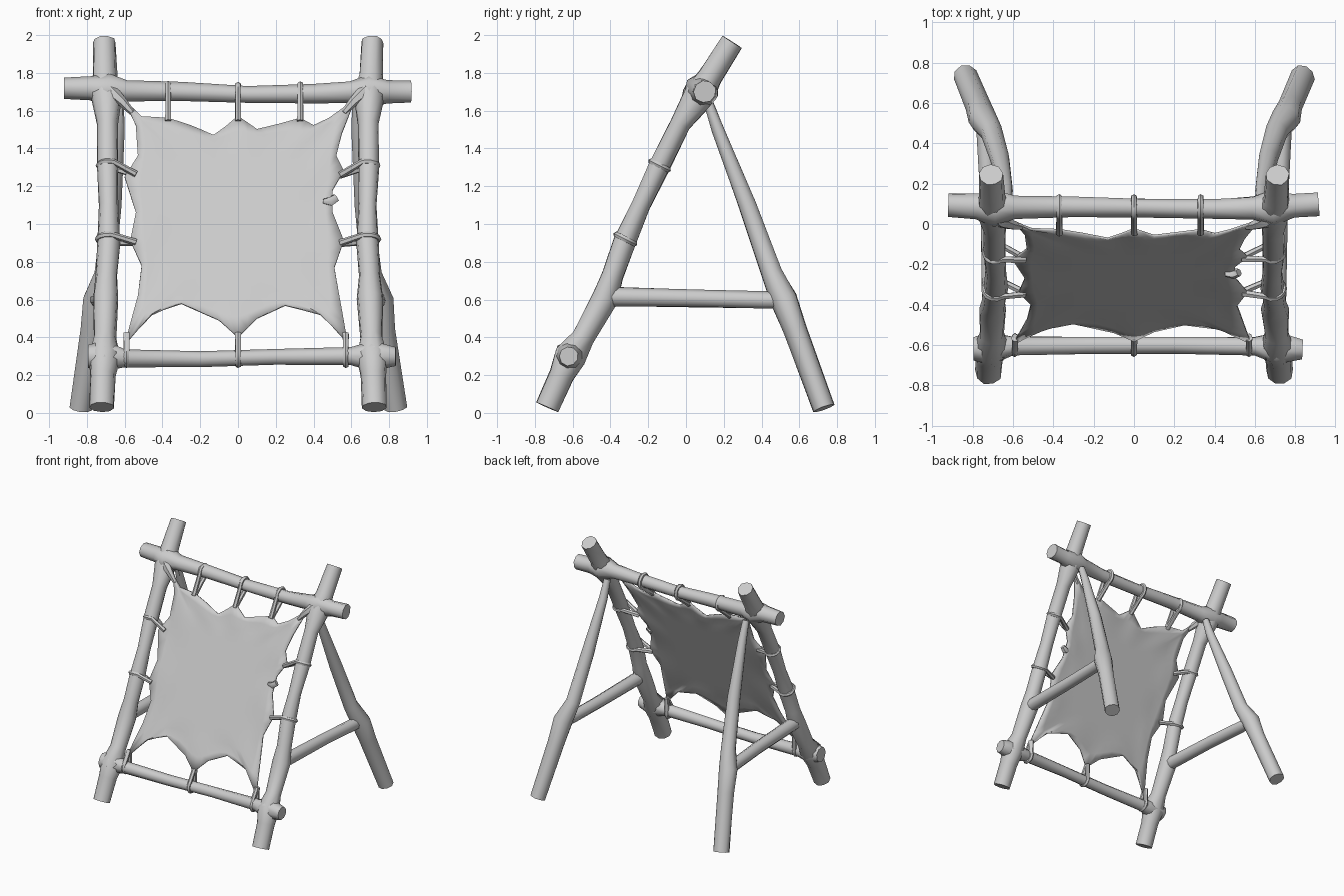
import bpy, bmesh, math, random
from mathutils import Vector as V

random.seed(4)
if "Cube" in bpy.data.objects:
    bpy.data.objects.remove(bpy.data.objects["Cube"])

grey = bpy.data.materials.new("plain_grey")
grey.use_nodes = True
grey.diffuse_color = (0.6, 0.6, 0.6, 1)
grey.node_tree.nodes["Principled BSDF"].inputs["Base Color"].default_value = (0.6, 0.6, 0.6, 1)


def finish(bm, name, angle=50):
    bmesh.ops.recalc_face_normals(bm, faces=bm.faces)
    mesh = bpy.data.meshes.new(name)
    bm.to_mesh(mesh)
    bm.free()
    mesh.materials.append(grey)
    obj = bpy.data.objects.new(name, mesh)
    bpy.context.collection.objects.link(obj)
    bpy.ops.object.select_all(action='DESELECT')
    obj.select_set(True)
    bpy.context.view_layer.objects.active = obj
    bpy.ops.object.shade_smooth_by_angle(angle=math.radians(angle))
    return obj


def tube(name, path, radii, ref, sides=9, rough=0.05):
    """Sweep a rough round section along a path; ref is a direction across it."""
    bm = bmesh.new()
    path = [V(p) for p in path]
    rings = []
    for i, (p, r) in enumerate(zip(path, radii)):
        tangent = (path[min(i + 1, len(path) - 1)] - path[max(i - 1, 0)]).normalized()
        a = tangent.cross(V(ref)).normalized()
        b = tangent.cross(a)
        ring = []
        for k in range(sides):
            t = math.tau * k / sides
            s = r * random.uniform(1 - rough, 1 + rough)
            ring.append(bm.verts.new(p + a * s * math.cos(t) + b * s * math.sin(t)))
        rings.append(ring)
    for r0, r1 in zip(rings, rings[1:]):
        for k in range(sides):
            n = (k + 1) % sides
            bm.faces.new((r0[k], r0[n], r1[n], r1[k]))
    bm.faces.new(rings[0])
    bm.faces.new(rings[-1])
    return finish(bm, name)


# Leaning front legs: (x, y, z, radius), knobbly at the joints
LEG = [(.72, -.735, .03, .066), (.715, -.66, .2, .068), (.71, -.615, .3, .085),
       (.705, -.545, .4, .06), (.7, -.43, .61, .07), (.695, -.39, .73, .058), (.685, -.33, .9, .06),
       (.685, -.24, 1.1, .05), (.69, -.145, 1.3, .056), (.69, -.03, 1.53, .055),
       (.695, .065, 1.68, .085), (.705, .125, 1.78, .066), (.71, .243, 1.965, .06)]


def leg_y(z):
    for a, b in zip(LEG, LEG[1:]):
        if z <= b[2]:
            return a[1] + (b[1] - a[1]) * (z - a[2]) / (b[2] - a[2])


for side, s in (("left", 1), ("right", -1)):
    tube(side + "_front_leg", [(s * x, y, z) for x, y, z, r in LEG], [p[3] for p in LEG], (1, 0, 0))
    # Splayed rear leg, thin at the top and kneed at the brace
    tube(side + "_rear_leg",
         [(s * .63, .12, 1.64), (s * .632, .17, 1.5), (s * .665, .325, 1.1), (s * .705, .455, .74),
          (s * .75, .52, .6), (s * .77, .58, .44), (s * .835, .73, .025)],
         [.026, .034, .048, .056, .072, .062, .06], (1, 0, 0))
    # Brace between the front and rear leg
    tube(side + "_side_brace",
         [(s * .7, -.46, .615), (s * .705, -.36, .615), (s * .715, .1, .605), (s * .735, .42, .597),
          (s * .745, .54, .595)],
         [.05, .05, .046, .046, .04], (0, 0, 1))

# Crossbars with thick joints at the legs
tube("top_crossbar",
     [(-.92, .095, 1.72), (-.78, .09, 1.72), (-.69, .08, 1.71), (-.59, .085, 1.705), (-.3, .085, 1.7),
      (.05, .08, 1.685), (.4, .075, 1.69), (.59, .08, 1.7), (.69, .08, 1.7), (.79, .09, 1.7), (.915, .1, 1.7)],
     [.058, .064, .092, .058, .052, .046, .05, .058, .092, .06, .06], (0, 0, 1))
tube("bottom_crossbar",
     [(-.795, -.615, .3), (-.71, -.615, .3), (-.6, -.605, .29), (-.2, -.6, .285),
      (.2, -.6, .295), (.6, -.605, .3), (.71, -.615, .3), (.835, -.62, .3)],
     [.06, .082, .048, .044, .042, .048, .084, .05], (0, 0, 1))

# Stretched hide: scalloped outline in x and z, laid in a leaning plane
OUTLINE = [(-.6, 1.65), (-.51, 1.57), (-.37, 1.56), (-.25, 1.52), (-.13, 1.47), (-.06, 1.52), (0, 1.57),
           (.1, 1.5), (.22, 1.53), (.33, 1.56), (.4, 1.52), (.48, 1.56), (.62, 1.66), (.55, 1.48),
           (.52, 1.36), (.56, 1.28), (.5, 1.18), (.5, 1.06), (.56, .91), (.51, .77), (.54, .6),
           (.58, .37), (.44, .52), (.25, .57), (.1, .5), (0, .4), (-.1, .49), (-.3, .58),
           (-.46, .52), (-.6, .36), (-.53, .62), (-.51, .78), (-.57, .91), (-.54, 1.06),
           (-.6, 1.25), (-.53, 1.36), (-.54, 1.52)]
MID = V((0, 1.03))


def hide_point(p):
    return V((p[0], -.03 - .472 * (1.56 - p[1]), p[1]))


ring = []
for p, q in zip(OUTLINE, OUTLINE[1:] + OUTLINE[:1]):
    ring += [V(p), (V(p) + V(q)) / 2]
bm = bmesh.new()
loops = []
for scale in (1, .9, .75, .55, .3):
    loops.append([bm.verts.new(hide_point(MID + (p - MID) * scale)) for p in ring])
    # Each inner ring is rounder than the one outside it
    for _ in range(4):
        ring = [(ring[k - 1] + ring[k] * 2 + ring[(k + 1) % len(ring)]) / 4 for k in range(len(ring))]
centre = bm.verts.new(hide_point(MID))
for k in range(len(ring)):
    n = (k + 1) % len(ring)
    bm.faces.new((centre, loops[-1][k], loops[-1][n]))
    for a, b in zip(loops, loops[1:]):
        bm.faces.new((a[k], b[k], b[n], a[n]))
# Gentle puckers just inside the edge
for k, vert in enumerate(loops[1]):
    vert.co.y += .008 * math.sin(k * .85)
hide = finish(bm, "stretched_hide", 60)
thick = hide.modifiers.new("thickness", 'SOLIDIFY')
thick.thickness = .012
thick.offset = 0


# Thongs looped snugly round the frame
def thong(name, x, z, bar, axis, r):
    start, bar, axis = hide_point((x, z)), V(bar), V(axis).normalized()
    u = start - bar
    u = (u - axis * u.dot(axis)).normalized()
    v = axis.cross(u)
    path = [start]
    for deg in range(50, 311, 26):
        a = math.radians(deg)
        path.append(bar + (u * math.cos(a) + v * math.sin(a)) * r)
    path.append(start + v * -.008)
    tube(name, path, [.018] + [.016] * (len(path) - 2) + [.018], axis, 6, .1)


X = (1, 0, 0)
LEAN = (0, .45, .9)
for i, (x, z) in enumerate(((-.37, 1.695), (0, 1.687), (.33, 1.69))):
    thong(f"top_thong_{i + 1}", x, 1.54, (x, .082, z), X, .05)
for i, x in enumerate((-.59, 0, .57)):
    thong(f"bottom_thong_{i + 1}", x, .42, (x, -.6, .295), X, .043)
for s, side in ((1, "left"), (-1, "right")):
    for z, rise, r, level in ((.9, .02, .054, "lower"), (1.26, .05, .05, "upper")):
        thong(f"{side}_{level}_thong", s * .54, z, (s * .688, leg_y(z + rise), z + rise), LEAN, r)
    # Corner lashing from the hide into the top joint
    tube(f"{side}_corner_lashing",
         [(s * .56, -.015, 1.59), (s * .61, -.003, 1.645), (s * .66, .015, 1.69), (s * .71, .05, 1.74)],
         [.016, .026, .036, .03], (0, 1, 0), 6)

# Small gathered knot on the hide edge
tube("hide_knot", [(.45, -.25, 1.12), (.49, -.25, 1.12), (.52, -.24, 1.14)], [.012, .028, .02], (0, 0, 1), 6, .2)
